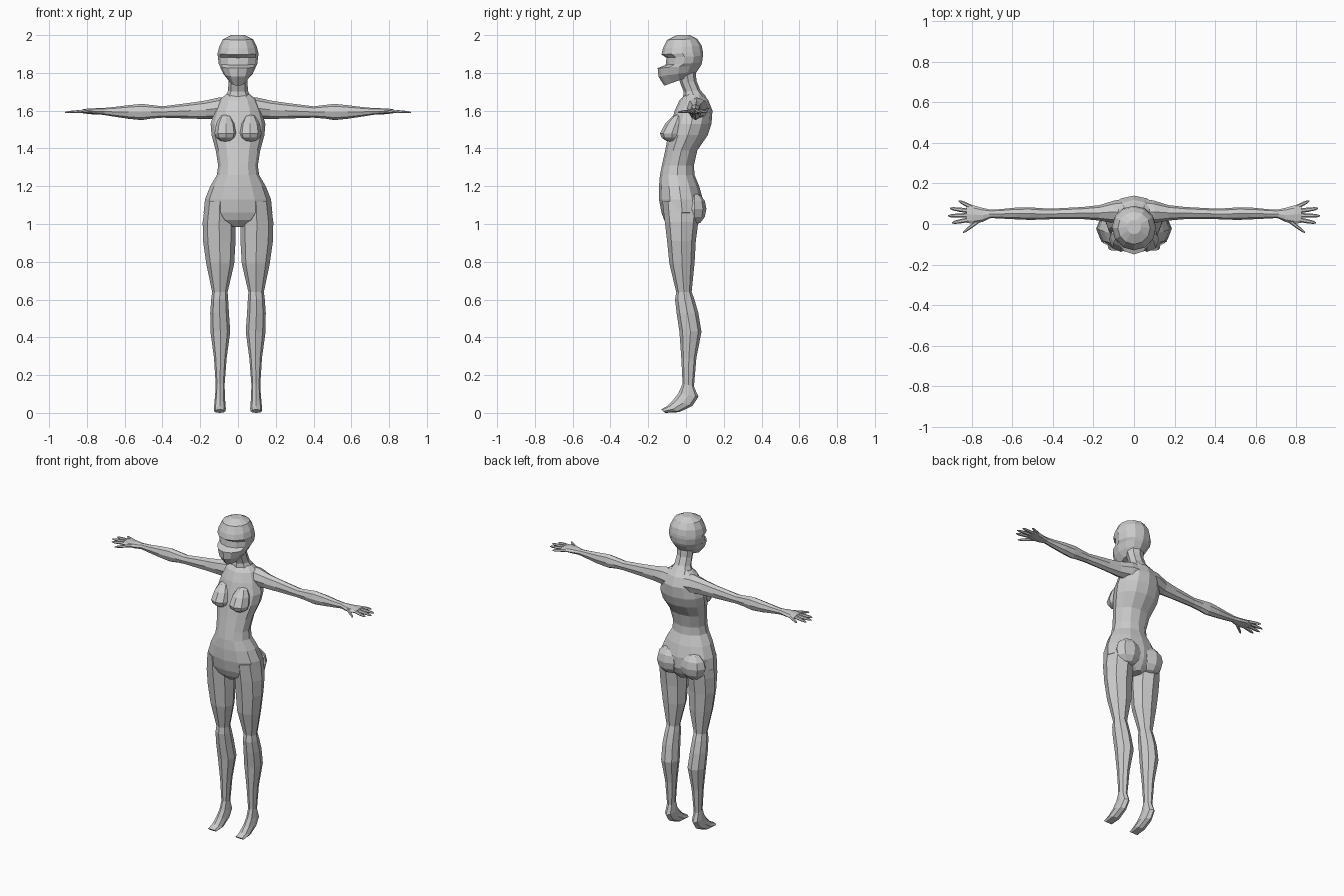
import bpy, bmesh
from math import sin, cos, pi
from mathutils import Vector


def loft(name, rings, mirror=False):
    """Skin a list of equal-length point rings, capping both ends."""
    bm = bmesh.new()
    vs = [[bm.verts.new(p) for p in r] for r in rings]
    n = len(rings[0])
    for a, b in zip(vs, vs[1:]):
        for i in range(n):
            j = (i + 1) % n
            bm.faces.new((a[i], a[j], b[j], b[i]))
    bm.faces.new(vs[0])
    bm.faces.new(vs[-1])
    return finish(name, bm, mirror)


def finish(name, bm, mirror):
    bmesh.ops.recalc_face_normals(bm, faces=bm.faces)
    me = bpy.data.meshes.new(name)
    bm.to_mesh(me)
    bm.free()
    ob = bpy.data.objects.new(name, me)
    bpy.context.collection.objects.link(ob)
    if mirror:
        ob.modifiers.new("Mirror", 'MIRROR')
    return ob


def level(xi, xo, yf, zf, yb, zb, n=12, bias=0.5):
    """Body ring from inner to outer x, tilted from front (yf, zf) to back (yb, zb)."""
    cx, w = (xi + xo) / 2, (xo - xi) / 2
    ring = []
    for i in range(n):
        a = 2 * pi * i / n
        t = bias + sin(a) * (1 - bias if sin(a) > 0 else bias)
        ring.append((cx + w * cos(a), yf + (yb - yf) * t, zf + (zb - zf) * t))
    return ring


def limb(x, y, z, hy, hz, n=8):
    """Ring across a limb that runs along x."""
    return [(x, y + hy * cos(2 * pi * i / n), z + hz * sin(2 * pi * i / n)) for i in range(n)]


# Head with recessed eye band: half width, front y/z, back y/z
head = [
    (.035, -.05, 2.0, .02, 2.0), (.08, -.10, 1.975, .06, 1.98),
    (.10, -.122, 1.93, .083, 1.945), (.108, -.13, 1.897, .09, 1.91),
    (.107, -.103, 1.88, .09, 1.89), (.102, -.108, 1.842, .085, 1.855),
    (.095, -.15, 1.825, .08, 1.84), (.078, -.146, 1.78, .06, 1.81),
    (.045, -.115, 1.732, .045, 1.79),
]
loft("head", [level(-w, w, *r) for w, *r in head])

# Neck leaning forward
neck = [(.055, -.045, 1.79, .052, 1.81), (.05, -.03, 1.745, .055, 1.76),
        (.053, -.012, 1.70, .075, 1.71), (.075, -.02, 1.65, .11, 1.67)]
loft("neck", [level(-w, w, *r, n=8) for w, *r in neck])

# Torso from shoulders to crotch: half width, front y, back y, z
torso = [
    (.065, -.005, .09, 1.685), (.10, -.035, .118, 1.655), (.125, -.06, .14, 1.60),
    (.145, -.08, .135, 1.53), (.14, -.095, .115, 1.47), (.118, -.11, .06, 1.39),
    (.105, -.128, .042, 1.31), (.112, -.138, .045, 1.26), (.147, -.143, .07, 1.20),
    (.175, -.143, .09, 1.13), (.182, -.13, .09, 1.06), (.13, -.115, .075, 1.02),
    (.035, -.085, .055, .985),
]
loft("torso", [level(-w, w, f, z, b, z) for w, f, b, z in torso])

# Legs and tiptoe feet: inner x, outer x, front y/z, back y/z
leg = [
    (.02, .172, -.125, 1.12, .08, 1.12), (.012, .187, -.112, 1.01, .065, 1.01),
    (.013, .185, -.10, .91, .052, .91), (.02, .168, -.088, .79, .045, .79),
    (.055, .137, -.052, .64, .03, .64), (.052, .142, -.058, .60, .045, .60),
    (.048, .147, -.05, .53, .065, .53), (.041, .146, -.035, .43, .082, .43),
    (.06, .127, -.025, .29, .055, .29), (.071, .118, -.018, .155, .042, .14),
    (.069, .121, -.04, .105, .066, .085), (.067, .125, -.07, .066, .035, .038),
    (.064, .128, -.10, .036, -.035, .004), (.067, .127, -.132, .018, -.11, 0),
]
loft("leg", [level(*r, n=8) for r in leg], mirror=True)


def bulge(name, centre, radius, up=1):
    """Faceted ellipsoid, optionally drawn upward and back into the body."""
    bm = bmesh.new()
    bmesh.ops.create_uvsphere(bm, u_segments=8, v_segments=6, radius=1)
    for v in bm.verts:
        lift = max(v.co.z, 0)
        v.co = Vector(centre) + Vector((v.co.x * radius[0], v.co.y * radius[1],
                                        v.co.z * radius[2] * (up if lift else 1)))
        v.co.y += .03 * lift * (up - 1)
    finish(name, bm, True)


# Breasts and buttocks
bulge("breast", (.064, -.075, 1.48), (.06, .063, .045), up=2.3)
bulge("buttock", (.083, .045, 1.08), (.085, .063, .085))

# Arms along x: x, y, z, half depth, half height
arm = [
    (.04, .06, 1.61, .065, .06), (.10, .06, 1.613, .055, .057), (.17, .055, 1.605, .038, .049),
    (.25, .054, 1.60, .03, .042), (.40, .05, 1.593, .026, .03), (.46, .05, 1.594, .028, .036),
    (.51, .051, 1.593, .031, .043), (.58, .052, 1.593, .029, .036),
    (.66, .05, 1.594, .023, .025), (.715, .05, 1.596, .02, .018),
]
loft("arm", [limb(*r) for r in arm], mirror=True)

# Hand: palm, then thumb and four fingers from base to tip
palm = [(.705, .05, 1.596, .02, .018), (.745, .045, 1.596, .034, .017),
        (.79, .046, 1.597, .046, .015), (.825, .05, 1.597, .044, .01)]
loft("palm", [limb(*r) for r in palm], mirror=True)

digits = {
    "thumb": (.76, .02, .843, -.042), "index_finger": (.81, .022, .897, .006),
    "middle_finger": (.815, .043, .917, .04), "ring_finger": (.81, .064, .907, .077),
    "little_finger": (.795, .08, .864, .114),
}
for name, (x0, y0, x1, y1) in digits.items():
    rings = [limb(x0 + (x1 - x0) * t, y0 + (y1 - y0) * t, 1.597 - .006 * t, h, h * .8, 6)
             for t, h in ((0, .012), (.55, .0105), (.85, .008), (1, .003))]
    loft(name, rings, mirror=True)
